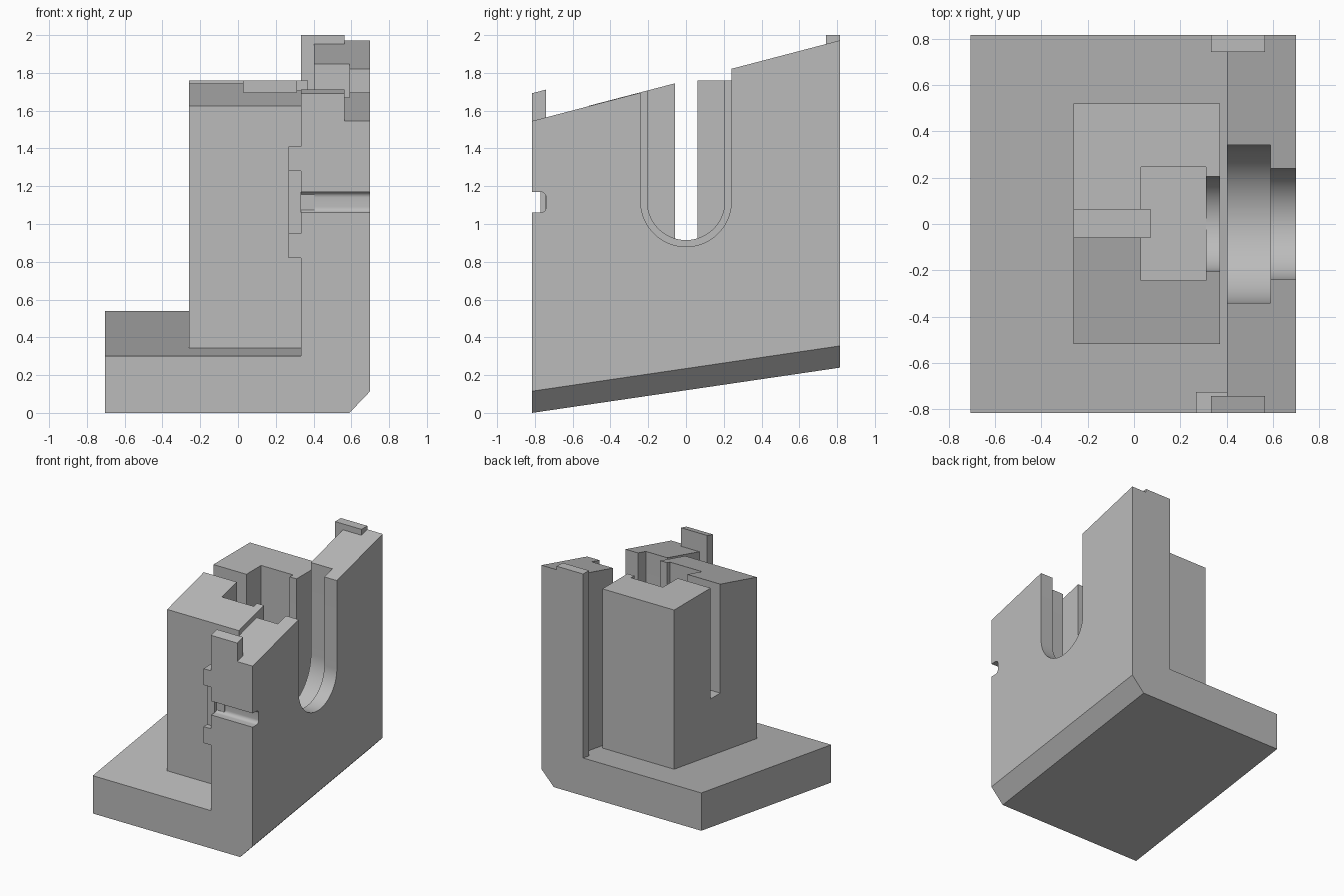
import bpy, bmesh, math

if "Cube" in bpy.data.objects:
    bpy.data.objects.remove(bpy.data.objects["Cube"], do_unlink=True)

grey = bpy.data.materials.new("plain_grey")
grey.use_nodes = True
grey.diffuse_color = (0.5, 0.5, 0.5, 1)
grey.node_tree.nodes["Principled BSDF"].inputs["Base Color"].default_value = (0.5, 0.5, 0.5, 1)

HALF = 0.815      # half depth
FLOOR = 0.147     # slope of base along y
ROOF = 0.262      # slope of top along y


def make(name, start, end):
    """Solid between two matching outlines."""
    bm = bmesh.new()
    a = [bm.verts.new(p) for p in start]
    b = [bm.verts.new(p) for p in end]
    n = len(a)
    bm.faces.new(a)
    bm.faces.new(b[::-1])
    for i in range(n):
        bm.faces.new((a[i], b[i], b[(i + 1) % n], a[(i + 1) % n]))
    bmesh.ops.recalc_face_normals(bm, faces=bm.faces)
    mesh = bpy.data.meshes.new(name)
    bm.to_mesh(mesh)
    bm.free()
    obj = bpy.data.objects.new(name, mesh)
    bpy.context.collection.objects.link(obj)
    mesh.materials.append(grey)
    return obj


def along_x(name, yz, x0, x1):
    return make(name, [(x0, y, z) for y, z in yz], [(x1, y, z) for y, z in yz])


def along_y(name, xz, y0, y1, slope=0):
    return make(name, [(x, y0, z) for x, z in xz],
                [(x, y1, z + slope * (y1 - y0)) for x, z in xz])


def box(name, x0, x1, y0, y1, z0, z1):
    return along_x(name, [(y0, z0), (y1, z0), (y1, z1), (y0, z1)], x0, x1)


def u_slot(name, r, x0, x1):
    """Round-bottomed slot, open at the top."""
    arc = [(-r * math.cos(math.pi * i / 48), 1.12 - r * math.sin(math.pi * i / 48))
           for i in range(49)]
    return along_x(name, arc + [(r, 2.5), (-r, 2.5)], x0, x1)


def combine(obj, tool, operation):
    mod = obj.modifiers.new(operation, "BOOLEAN")
    mod.operation, mod.solver, mod.object = operation, "EXACT", tool
    bpy.context.view_layer.update()
    deps = bpy.context.evaluated_depsgraph_get()
    mesh = bpy.data.meshes.new_from_object(obj.evaluated_get(deps))
    obj.modifiers.clear()
    obj.data = mesh
    bpy.data.objects.remove(tool, do_unlink=True)


# Sloping base and upright wall with chamfered lower edge
body = along_y("base_and_wall", [(-0.705, 0), (0.59, 0), (0.70, 0.115), (0.70, 2.2),
                                 (0.402, 2.2), (0.402, 0.30), (-0.705, 0.30)],
               -HALF, HALF, FLOOR)
roof_z = 1.545
combine(body, along_x("roof_cut", [(-1, roof_z - ROOF * (1 - HALF)),
                                   (1, roof_z + ROOF * (1 + HALF)), (1, 3), (-1, 3)],
                      0, 1), "DIFFERENCE")

# Stepped slot through the wall
combine(body, u_slot("wide_slot", 0.34, 0.3, 0.59), "DIFFERENCE")
combine(body, u_slot("narrow_slot", 0.24, 0.5, 0.8), "DIFFERENCE")

# End strips with raised tabs
for name, y0, y1, top, slope in (("front_strip", -HALF, -0.742, 1.692, ROOF),
                                 ("back_strip", 0.742, HALF, 2.0, 0)):
    strip = along_y(name, [(0.333, 0.25), (0.45, 0.25), (0.45, 1.4), (0.565, 1.4),
                           (0.565, top), (0.333, top)], y0, y1, slope)
    combine(body, strip, "UNION")

# Rounded groove across the front end of the wall
groove = [(-0.9, 1.06)]
for cz, first in ((1.09, -90), (1.14, 0)):
    for i in range(9):
        a = math.radians(first + i * 90 / 8)
        groove.append((-0.77 + 0.03 * math.cos(a), cz + 0.03 * math.sin(a)))
groove.append((-0.9, 1.17))
combine(body, along_x("groove", groove, 0.2, 0.8), "DIFFERENCE")

# Bracket with two ears at the front strip
bracket = along_x("bracket", [(-HALF, 0.82), (-0.725, 0.82), (-0.725, 1.41), (-HALF, 1.41),
                              (-HALF, 1.28), (-0.77, 1.28), (-0.77, 0.95), (-HALF, 0.95)],
                  0.267, 0.334)
combine(bracket, box("bracket_plate", 0.3, 0.404, -0.745, -0.725, 0.82, 1.41), "UNION")

# Tower with half-sloped top
tower = along_x("tower", [(-0.517, 0.25), (0.52, 0.25), (0.52, 1.76), (0, 1.76),
                          (-0.517, 1.625)], -0.26, 0.37)
combine(tower, box("pocket", 0.03, 0.31, -0.243, 0.247, 0.91, 2.5), "DIFFERENCE")
combine(tower, u_slot("tower_slot", 0.205, 0.2, 0.5), "DIFFERENCE")
combine(tower, box("rear_slit", -0.4, 0.072, -0.058, 0.062, 0.88, 2.5), "DIFFERENCE")

# Smooth only the curved slots
for obj in (body, bracket, tower):
    bpy.ops.object.select_all(action="DESELECT")
    obj.select_set(True)
    bpy.context.view_layer.objects.active = obj
    bpy.ops.object.shade_smooth_by_angle(angle=math.radians(15))
